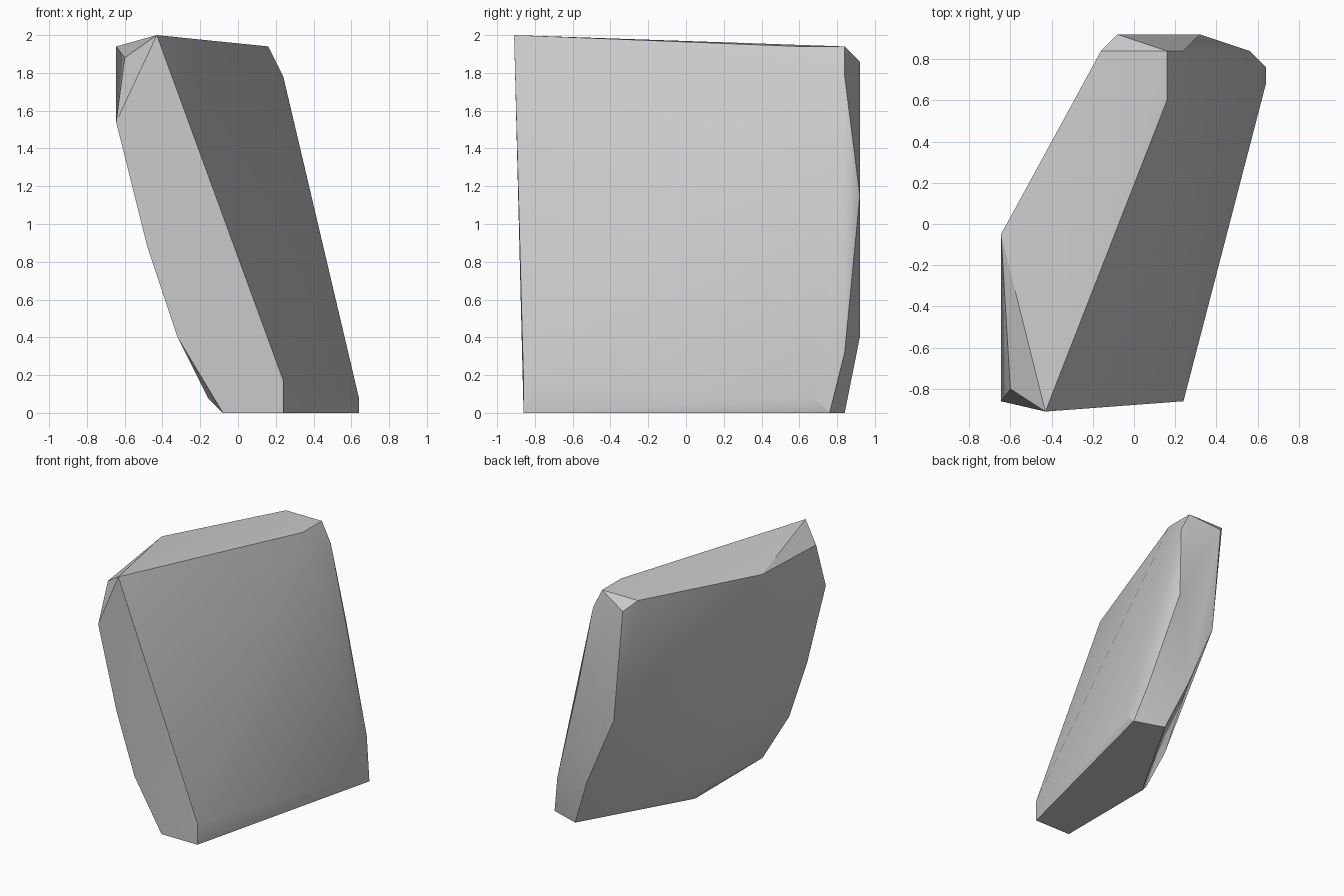
import bpy
import bmesh

# Remove the default object
default_cube = bpy.data.objects.get("Cube")
if default_cube:
    bpy.data.objects.remove(default_cube, do_unlink=True)


def make_material(name, value):
    material = bpy.data.materials.new(name)
    colour = (value, value, value, 1)
    material.use_nodes = True
    material.diffuse_color = colour
    shader = material.node_tree.nodes["Principled BSDF"]
    shader.inputs["Base Color"].default_value = colour
    return material


def hull_object(name, groups, material):
    """Wrap a convex skin around all corner points and dissolve flat seams."""
    bm = bmesh.new()
    for corners in groups:
        for corner in corners:
            bm.verts.new(corner)
    result = bmesh.ops.convex_hull(bm, input=bm.verts)
    spare = {item for key in ("geom_interior", "geom_unused")
             for item in result[key] if isinstance(item, bmesh.types.BMVert)}
    bmesh.ops.delete(bm, geom=list(spare), context="VERTS")
    bmesh.ops.recalc_face_normals(bm, faces=bm.faces)
    mesh = bpy.data.meshes.new(name)
    bm.to_mesh(mesh)
    bm.free()
    mesh.materials.append(material)
    rock = bpy.data.objects.new(name, mesh)
    bpy.context.collection.objects.link(rock)
    return rock


# Flat foot on the ground, with its slightly raised rim
foot = [(.24, -.86, 0), (-.08, -.86, 0), (-.08, 0, 0), (.4, .84, 0),
        (.64, .76, 0), (.64, .68, .08), (-.16, -.05, .08), (.24, -.86, .17)]

# Sloping crown with its peak at the front
crown = [(-.43, -.91, 2), (-.645, -.05, 1.94), (-.16, .84, 1.94),
         (.16, .84, 1.94), (.16, .6, 1.94), (-.6, -.8, 1.88)]

# Narrow rear edge
rear = [(-.08, .92, 1.86), (.24, .84, 1.78), (.32, .92, 1.15),
        (0, .92, .96), (.24, .92, .4), (.56, .84, .32)]

# Overhanging flank, from its front edge to its middle bulge
flank = [(-.645, -.86, 1.54), (-.48, -.86, .88), (-.32, -.86, .4),
         (-.6, 0, 1.54), (-.44, .05, .88), (-.3, 0, .4)]

stone = make_material("grey stone", .6)
rock = hull_object("leaning_rock", (foot, crown, rear, flank), stone)

# Soft shading across shallow bends, crisp ridges elsewhere
bpy.ops.object.select_all(action="DESELECT")
bpy.context.view_layer.objects.active = rock
rock.select_set(True)
bpy.ops.object.shade_smooth_by_angle(angle=.52)
